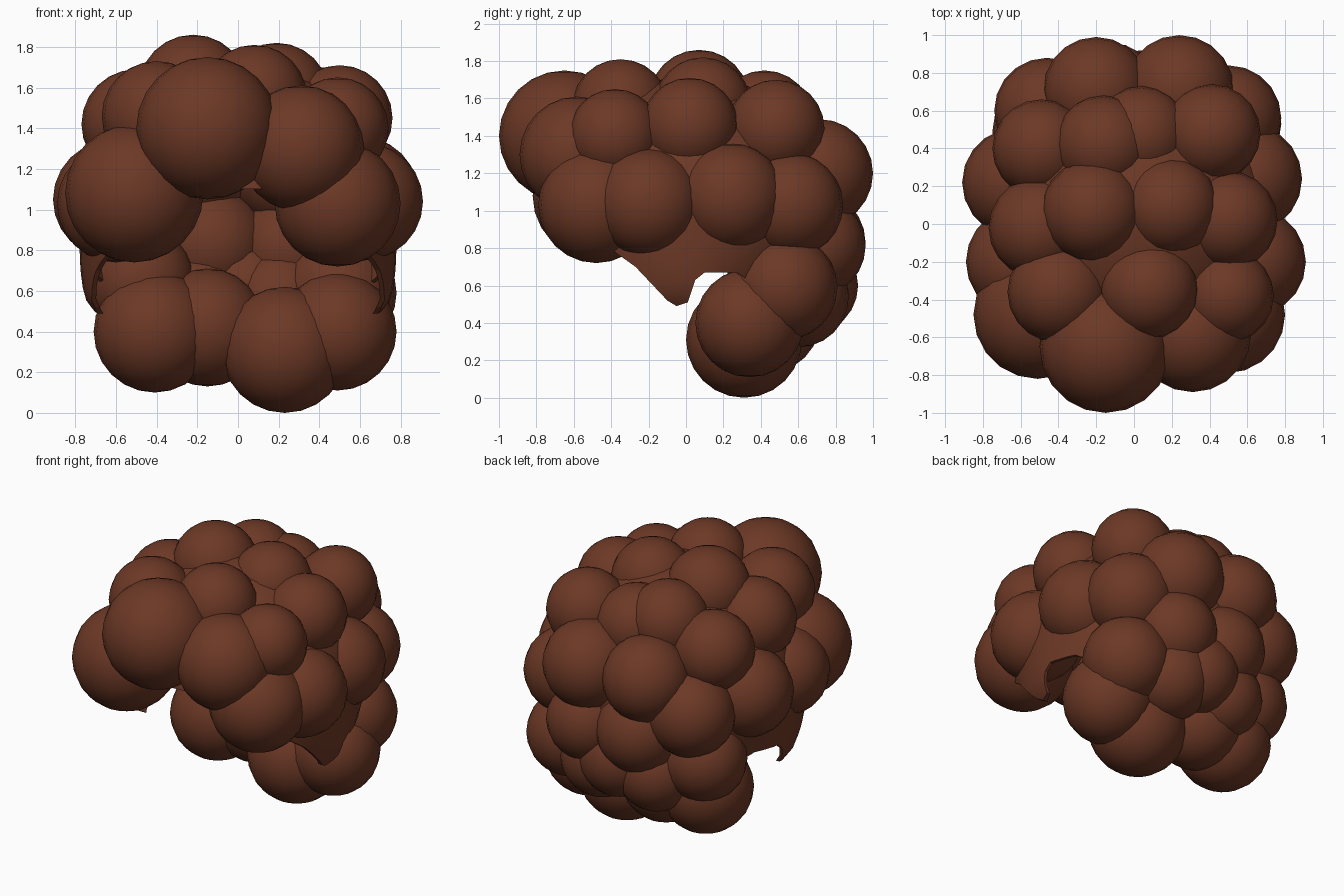
import bpy, bmesh
from mathutils import Matrix, Vector

if "Cube" in bpy.data.objects:
    bpy.data.objects.remove(bpy.data.objects["Cube"])

mat = bpy.data.materials.new("brown_hair")
mat.diffuse_color = (0.15, 0.04, 0.019, 1)
mat.use_nodes = True
mat.node_tree.nodes["Principled BSDF"].inputs["Base Color"].default_value = mat.diffuse_color


def obj_from_bmesh(name, bm, smooth=True):
    me = bpy.data.meshes.new(name)
    for f in bm.faces:
        f.smooth = smooth
    bm.to_mesh(me)
    bm.free()
    ob = bpy.data.objects.new(name, me)
    bpy.context.collection.objects.link(ob)
    me.materials.append(mat)
    return ob


def puffs(name, balls):
    # one object holding a row of round curls: (x, y, z, radius)
    bm = bmesh.new()
    for x, y, z, r in balls:
        bmesh.ops.create_uvsphere(bm, u_segments=20, v_segments=12, radius=r,
                                  matrix=Matrix.Translation((x, y, z)))
    return obj_from_bmesh(name, bm)


# fringe curls over the forehead
puffs("fringe_curls", [
    (-0.15, -0.65, 1.40, 0.35), (0.31, -0.58, 1.30, 0.31),
    (-0.51, -0.48, 1.08, 0.34), (0.49, -0.48, 1.03, 0.31)])

# crown curls
puffs("crown_curls", [
    (-0.40, -0.36, 1.46, 0.27), (0.08, -0.35, 1.55, 0.26), (0.49, -0.38, 1.40, 0.25),
    (-0.22, 0.07, 1.59, 0.27), (0.19, 0.09, 1.56, 0.26),
    (0.50, 0.02, 1.45, 0.26), (-0.50, -0.02, 1.42, 0.27),
    (-0.49, 0.40, 1.36, 0.26), (-0.16, 0.42, 1.49, 0.26),
    (0.04, 0.47, 1.43, 0.26), (0.41, 0.48, 1.44, 0.26)])

# side curls
puffs("side_curls", [
    (0.62, -0.20, 1.04, 0.29), (0.60, 0.24, 1.07, 0.29), (0.50, 0.56, 1.03, 0.28),
    (-0.60, -0.20, 1.03, 0.29), (-0.62, 0.22, 1.05, 0.29), (-0.46, 0.60, 1.00, 0.28)])

# back curls
puffs("back_curls", [
    (-0.20, 0.71, 1.21, 0.28), (0.24, 0.71, 1.20, 0.29),
    (-0.13, 0.68, 0.83, 0.28), (0.25, 0.69, 0.81, 0.27),
    (0.50, 0.53, 0.59, 0.28), (-0.48, 0.49, 0.65, 0.27),
    (-0.20, 0.60, 0.54, 0.26), (0.04, 0.66, 0.60, 0.26), (0.21, 0.60, 0.54, 0.27)])

# nape curls
puffs("nape_curls", [
    (-0.41, 0.37, 0.40, 0.30), (-0.15, 0.43, 0.42, 0.29),
    (0.23, 0.31, 0.31, 0.31), (0.49, 0.34, 0.40, 0.29)])

# scalp cap, flared at the sides so the sideburns hang straight
C = Vector((0, 0.04, 0.97))
bm = bmesh.new()
bmesh.ops.create_uvsphere(bm, u_segments=48, v_segments=32, radius=1)
for v in bm.verts:
    v.co = Vector((v.co.x * 0.78, v.co.y * 0.78, v.co.z * 0.75)) + C
    if v.co.z < C.z:
        front = max(0, min(1, (0.5 - v.co.y) / 0.4))
        v.co.x *= 1 + 0.17 * front * min(1, ((C.z - v.co.z) / 0.44) ** 2)
cap = obj_from_bmesh("scalp_cap", bm)
sol = cap.modifiers.new("thickness", "SOLIDIFY")
sol.thickness = 0.02
sol.offset = -1

# cutter: hairline profile seen from the side (y, z), swept across x
profile = [(-1.5, 1.1), (-0.65, 1.1), (-0.48, 0.85), (-0.27, 0.70), (-0.10, 0.52),
           (-0.05, 0.49), (0.01, 0.51), (0.05, 0.63), (0.10, 0.67), (0.27, 0.67),
           (0.38, 0.60), (0.38, -0.5), (-1.5, -0.5)]
bm = bmesh.new()
face = bm.faces.new([bm.verts.new((-1.5, y, z)) for y, z in profile])
ext = bmesh.ops.extrude_face_region(bm, geom=[face])
bmesh.ops.translate(bm, vec=(3, 0, 0),
                    verts=[g for g in ext["geom"] if isinstance(g, bmesh.types.BMVert)])
bmesh.ops.recalc_face_normals(bm, faces=bm.faces)
cutter = obj_from_bmesh("hairline_cutter", bm, False)
cutter.hide_render = True
cutter.hide_viewport = True
cut = cap.modifiers.new("hairline", "BOOLEAN")
cut.operation = "DIFFERENCE"
cut.solver = "EXACT"
cut.object = cutter
